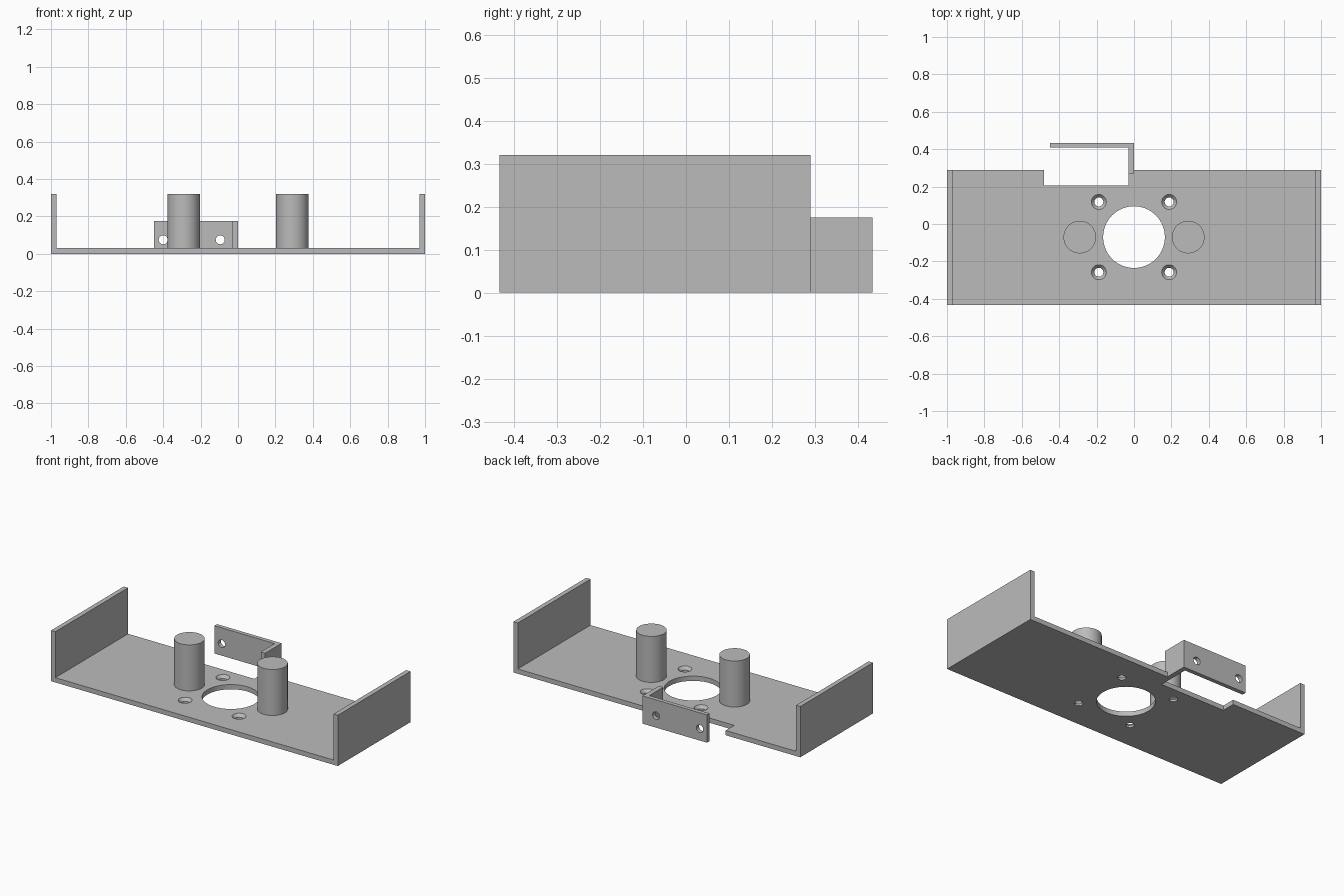
import bpy, bmesh, math
from mathutils import Matrix, Vector

if "Cube" in bpy.data.objects:
    bpy.data.objects.remove(bpy.data.objects["Cube"], do_unlink=True)

T = 0.03            # sheet thickness
FRONT, BACK = -0.434, 0.29
TALL = 0.32         # height of side walls and posts
MID = -0.07         # y of the central hole and posts

grey = bpy.data.materials.new("metal grey")
grey.use_nodes = True
COLOUR = (0.5, 0.5, 0.5, 1)
grey.diffuse_color = COLOUR
grey.node_tree.nodes["Principled BSDF"].inputs["Base Color"].default_value = COLOUR


def make_object(name, bm):
    bmesh.ops.recalc_face_normals(bm, faces=bm.faces)
    mesh = bpy.data.meshes.new(name)
    bm.to_mesh(mesh)
    bm.free()
    mesh.materials.append(grey)
    obj = bpy.data.objects.new(name, mesh)
    bpy.context.collection.objects.link(obj)
    return obj


def extrude(name, outline, direction):
    """Solid made by sweeping a closed outline along a direction."""
    bm = bmesh.new()
    face = bm.faces.new([bm.verts.new(p) for p in outline])
    result = bmesh.ops.extrude_face_region(bm, geom=[face], use_keep_orig=True)
    moved = [g for g in result["geom"] if isinstance(g, bmesh.types.BMVert)]
    bmesh.ops.translate(bm, verts=moved, vec=Vector(direction))
    return make_object(name, bm)


def lathe(bm, profile, place, sides=48):
    """Closed turned solid from (radius, height) pairs."""
    rings = []
    for r, h in profile:
        angles = [2 * math.pi * i / sides for i in range(sides)]
        rings.append([bm.verts.new(place @ Vector((r * math.cos(a), r * math.sin(a), h)))
                      for a in angles])
    for low, high in zip(rings, rings[1:]):
        for i in range(sides):
            j = (i + 1) % sides
            bm.faces.new((low[i], low[j], high[j], high[i]))
    bm.faces.new(rings[0][::-1])
    bm.faces.new(rings[-1])


def combine(target, tool, operation):
    """Apply a boolean and delete the tool object."""
    tool.hide_render = True
    mod = target.modifiers.new("combine", 'BOOLEAN')
    mod.operation, mod.solver, mod.object = operation, 'EXACT', tool
    graph = bpy.context.evaluated_depsgraph_get()
    result = bpy.data.meshes.new_from_object(target.evaluated_get(graph))
    target.modifiers.clear()
    target.data = result
    bpy.data.objects.remove(tool, do_unlink=True)


def smooth(obj):
    bpy.ops.object.select_all(action='DESELECT')
    obj.select_set(True)
    bpy.context.view_layer.objects.active = obj
    bpy.ops.object.shade_smooth_by_angle(angle=math.radians(25))


# Tray: U-shaped section swept from front to back
half = [(1, 0), (1, TALL), (1 - T, TALL), (1 - T, T)]
section = half + [(-x, z) for x, z in reversed(half)]
tray = extrude("tray", [(x, FRONT, z) for x, z in section], (0, BACK - FRONT, 0))

# Notch in the rear edge
notch = [(-0.48, 0.205, -0.1), (-T, 0.205, -0.1), (-T, 0.4, -0.1), (-0.48, 0.4, -0.1)]
combine(tray, extrude("notch_cutter", notch, (0, 0, 0.3)), 'DIFFERENCE')

# Central opening and four countersunk screw holes
bm = bmesh.new()
lathe(bm, [(0.165, -0.1), (0.165, 0.1)], Matrix.Translation((0, MID, 0)), 64)
sink = [(0.024, -0.1), (0.024, 0.012), (0.04, T), (0.04, 0.1)]
for x in (-0.188, 0.188):
    for y in (-0.188, 0.188):
        lathe(bm, sink, Matrix.Translation((x, MID + y, 0)), 32)
combine(tray, make_object("hole_cutter", bm), 'DIFFERENCE')

# L-shaped rear bracket with two screw holes
ell = [(-T, 0.27), (0, 0.27), (0, 0.434), (-0.45, 0.434), (-0.45, 0.408), (-T, 0.408)]
bracket = extrude("rear_bracket", [(x, y, 0) for x, y in ell], (0, 0, 0.175))
bm = bmesh.new()
for x in (-0.4, -0.095):
    place = Matrix.Translation((x, 0.42, 0.075)) @ Matrix.Rotation(math.pi / 2, 4, 'X')
    lathe(bm, [(0.024, -0.1), (0.024, 0.1)], place, 32)
combine(bracket, make_object("bracket_hole_cutter", bm), 'DIFFERENCE')
combine(tray, bracket, 'UNION')
smooth(tray)

# Two round posts
for side, x in (("left", 0.29), ("right", -0.29)):
    bm = bmesh.new()
    lathe(bm, [(0.087, T), (0.087, TALL)], Matrix.Translation((x, MID, 0)))
    smooth(make_object(side + "_post", bm))
